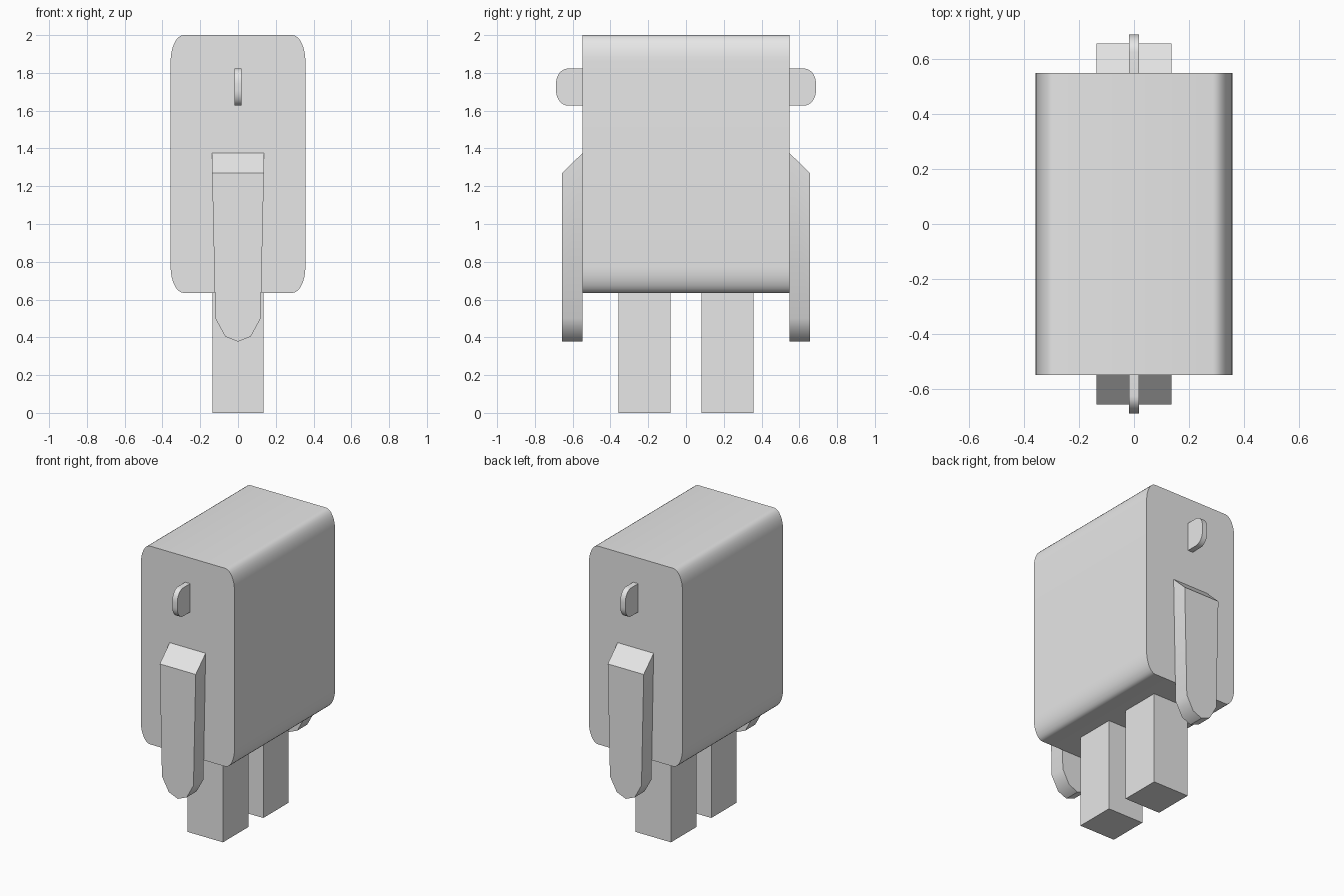
import bpy
import bmesh
import math

cube = bpy.data.objects.get("Cube")
if cube:
    bpy.data.objects.remove(cube, do_unlink=True)

grey = bpy.data.materials.new("plain_grey")
grey.use_nodes = True
grey.diffuse_color = (0.8, 0.8, 0.8, 1)
grey.node_tree.nodes["Principled BSDF"].inputs["Base Color"].default_value = (0.8, 0.8, 0.8, 1)


def finish(name, bm, smooth_angle=None):
    """Turn a bmesh into a named, coloured object."""
    bmesh.ops.recalc_face_normals(bm, faces=bm.faces)
    mesh = bpy.data.meshes.new(name)
    bm.to_mesh(mesh)
    bm.free()
    mesh.materials.append(grey)
    obj = bpy.data.objects.new(name, mesh)
    bpy.context.collection.objects.link(obj)
    if smooth_angle:
        bpy.ops.object.select_all(action='DESELECT')
        obj.select_set(True)
        bpy.context.view_layer.objects.active = obj
        bpy.ops.object.shade_smooth_by_angle(angle=math.radians(smooth_angle))
    return obj


def prism(points, offset):
    """Extrude a closed outline of 3D points along an offset."""
    bm = bmesh.new()
    face = bm.faces.new([bm.verts.new(p) for p in points])
    ext = bmesh.ops.extrude_face_region(bm, geom=[face], use_keep_orig=True)
    verts = [g for g in ext["geom"] if isinstance(g, bmesh.types.BMVert)]
    bmesh.ops.translate(bm, verts=verts, vec=offset)
    return bm


def corner(cx, cz, rx, rz, start, steps=8):
    """Quarter ellipse of (x, z) points."""
    angles = [math.radians(start + 90 * i / steps) for i in range(steps + 1)]
    return [(cx + rx * math.cos(a), cz + rz * math.sin(a)) for a in angles]


# Body: rounded rectangle running front to back
RX, RZ = 0.07, 0.14
X, LOW, HIGH = 0.357 - RX, 0.635 + RZ, 2.0 - RZ
outline = (corner(X, HIGH, RX, RZ, 0) + corner(-X, HIGH, RX, RZ, 90)
           + corner(-X, LOW, RX, RZ, 180) + corner(X, LOW, RX, RZ, 270))
finish("body", prism([(x, -0.548, z) for x, z in outline], (0, 1.096, 0)), 40)

# Arms, ears and legs at the front and back
ARM = [(0.137, 1.375), (0.12, 0.5), (0.068, 0.405), (0, 0.377),
       (-0.068, 0.405), (-0.12, 0.5), (-0.137, 1.375)]
for side, s in (("front", -1), ("back", 1)):
    # Arm: tapered plate with a rounded tip and a sloping shoulder
    bm = prism([(x, s * 0.548, z) for x, z in ARM], (0, s * 0.108, 0))
    for v in bm.verts:
        if v.co.z > 1.3 and abs(v.co.y) > 0.6:
            v.co.z = 1.27
    finish(side + "_arm", bm, 42)

    # Ear: thin tab with a rounded outer edge
    ear = ([(0.53, 1.627), (0.53, 1.823)]
           + corner(0.625, 1.743, 0.063, 0.08, 0)[::-1]
           + corner(0.625, 1.707, 0.063, 0.08, 270)[::-1])
    finish(side + "_ear", prism([(-0.019, s * y, z) for y, z in ear], (0.038, 0, 0)), 40)

    # Leg: square block reaching into the body
    leg = [(-0.136, 0.081), (0.136, 0.081), (0.136, 0.358), (-0.136, 0.358)]
    finish(side + "_leg", prism([(x, s * y, 0) for x, y in leg], (0, 0, 0.645)))
